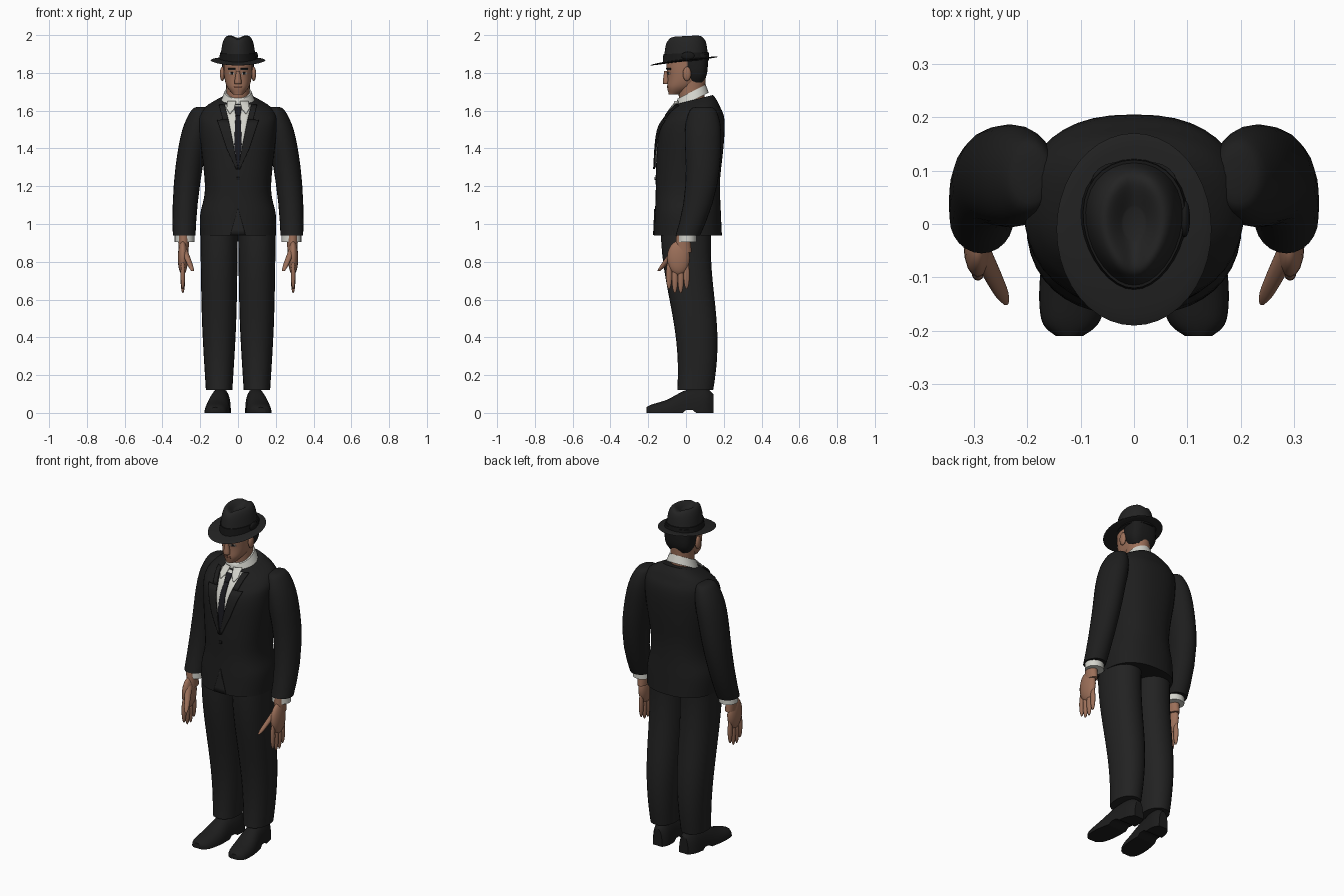
import bpy, bmesh, math
from mathutils import Vector
from mathutils.bvhtree import BVHTree

if "Cube" in bpy.data.objects:
    bpy.data.objects.remove(bpy.data.objects["Cube"])


def material(name, red, green=None, blue=None):
    """Make a flat material; a single value gives a grey."""
    colour = (red, green or red, blue or red, 1)
    mat = bpy.data.materials.new(name)
    mat.use_nodes = True
    mat.diffuse_color = colour
    mat.node_tree.nodes["Principled BSDF"].inputs["Base Color"].default_value = colour
    return mat


SUIT = material("suit_black", .013)
TROUSER = material("trouser_black", .016)
HAT = material("hat_black", .017)
BAND = material("band_black", .009)
SKIN = material("skin", .33, .16, .1)
LIP = material("lip", .2, .08, .05)
SHIRT = material("shirt_white", .65, .65, .6)
TIE = material("tie_black", .01, .01, .014)
HAIR = material("hair_dark", .011)
SHOE = material("shoe_black", .012)
SIDES = {"left": 1, "right": -1}


def finish(bm, name, mat):
    bmesh.ops.recalc_face_normals(bm, faces=bm.faces)
    mesh = bpy.data.meshes.new(name)
    bm.to_mesh(mesh)
    bm.free()
    mesh.materials.append(mat)
    obj = bpy.data.objects.new(name, mesh)
    bpy.context.collection.objects.link(obj)
    bpy.ops.object.select_all(action="DESELECT")
    obj.select_set(True)
    bpy.context.view_layer.objects.active = obj
    bpy.ops.object.shade_smooth_by_angle(angle=math.radians(50))
    return obj


def spline(rows, steps):
    """Smooth rows of numbers with a Catmull-Rom curve."""
    points = [Vector(row) for row in rows]
    padded = [points[0], *points, points[-1]]
    result = []
    for before, start, end, after in zip(padded, padded[1:], padded[2:], padded[3:]):
        leave, arrive = (end - before) / 2, (after - start) / 2
        for step in range(steps):
            t = step / steps
            ease = t * t * (3 - 2 * t)
            result.append(start.lerp(end, ease) + leave * t * (1 - t) ** 2
                          - arrive * t * t * (1 - t))
    return result + [points[-1]]


def rounded(value, power):
    return math.copysign(abs(value) ** (2 / power), value)


def loft(name, mat, rings, at=(0, 0), power=2, sides=24, steps=4, warp=None, flip=1):
    """Skin over rings of (height, radius x, radius y); warp then bends each point."""
    bm = bmesh.new()
    loops = []
    for height, radius_x, radius_y in spline(rings, steps):
        loop = []
        for k in range(sides):
            angle = math.tau * k / sides
            x = at[0] + radius_x * rounded(math.cos(angle), power)
            y = at[1] + radius_y * rounded(math.sin(angle), power)
            x, y, z = warp(x, y, height) if warp else (x, y, height)
            loop.append(bm.verts.new((x * flip, y, z)))
        loops.append(loop)
    for low, high in zip(loops, loops[1:]):
        for k in range(sides):
            n = (k + 1) % sides
            bm.faces.new((low[k], low[n], high[n], high[k]))
    bm.faces.new(loops[0])
    bm.faces.new(loops[-1])
    return finish(bm, name, mat)


def ball(name, mat, centre, radii, sides=16, warp=None, flip=1):
    """Loft an ellipsoid from evenly turned rings."""
    x, y, z = centre
    turns = [math.pi * (k / 12 - .5) * .98 for k in range(13)]
    rings = [(z + radii[2] * math.sin(a), radii[0] * math.cos(a), radii[1] * math.cos(a))
             for a in turns]
    return loft(name, mat, rings, (x, y), sides=sides, steps=1, warp=warp, flip=flip)


def surface(obj):
    bm = bmesh.new()
    bm.from_mesh(obj.data)
    tree = BVHTree.FromBMesh(bm)
    bm.free()
    return tree


def ribbon(name, mat, rows, targets, lift, flip=1, thick=.005, cols=8, steps=5):
    """Lay a strip with rows of (height, x start, x end) on the front of the targets."""
    fine = [Vector(a).lerp(Vector(b), step / steps)
            for a, b in zip(rows, rows[1:]) for step in range(steps)] + [rows[-1]]
    bm = bmesh.new()
    grid = []
    for z, start, end in fine:
        line = []
        for k in range(cols + 1):
            x = (start + (end - start) * k / cols) * flip
            hits = [tree.ray_cast(Vector((x, -1, z)), Vector((0, 1, 0)))[0] for tree in targets]
            hits = [hit.y for hit in hits if hit]
            hits = hits or [targets[0].find_nearest(Vector((x, -.1, z)))[0].y]
            line.append(bm.verts.new((x, min(hits) - lift, z)))
        grid.append(line)
    for low, high in zip(grid, grid[1:]):
        for k in range(cols):
            bm.faces.new((low[k], low[k + 1], high[k + 1], high[k]))
    obj = finish(bm, name, mat)
    solid = obj.modifiers.new("thickness", "SOLIDIFY")
    solid.thickness, solid.offset = thick, 0


def patch(name, mat, x, z, wide, tall, targets, lift, flip=1):
    """Lay a thin plate of a given half width and half height."""
    rows = [(z + tall * k, x - wide, x + wide) for k in (-1, 1)]
    ribbon(name, mat, rows, targets, lift, flip, thick=.003)


# Jacket body, leaning back at the chest and rising towards the nape
def jacket_warp(x, y, z):
    y += .01 + .08 * max(0, z - 1.25)
    rise = max(0, min(1, 4 * (z - 1.4)))
    return x, y, z + rise * (y - .05) / 4


jacket = loft("jacket_body", SUIT, [
    (.94, .2, .18), (1.05, .2, .175), (1.2, .175, .17), (1.5, .205, .175),
    (1.6, .19, .14), (1.66, .1, .1)], power=2.4, sides=40, steps=6, warp=jacket_warp)

# Shirt collar and neck
collar = loft("shirt_collar", SHIRT, [(1.65, .09, .09), (1.7, .07, .075)], (0, .03),
              warp=lambda x, y, z: (x, y, z + (y - .03) / 2))
loft("neck", SKIN, [(1.64, .06, .066), (1.78, .064, .075)], (0, .03))

# Shirt front, tie, lapels and the open hem
chest = [surface(jacket), surface(collar)]
ribbon("shirt_front", SHIRT, [(1.3, 0, .001), (1.63, -.07, .07)], chest, .003)
ribbon("tie", TIE, [(1.3, -.004, .004), (1.42, -.02, .02), (1.58, -.013, .013)], chest, .007)
ribbon("tie_knot", TIE, [(1.575, -.013, .013), (1.62, -.02, .02)], chest, .011)
ribbon("hem_opening", TROUSER, [(.942, -.04, .04), (1.08, -.001, .001)], chest, .002)
patch("button", BAND, 0, 1.24, .008, .008, chest, .004)
for side, s in SIDES.items():
    ribbon(side + "_lapel", SUIT, [(1.29, 0, .01), (1.4, .02, .06), (1.55, .05, .11)],
           chest, .011, s, .008)
    ribbon(side + "_upper_lapel", SUIT, [(1.55, .05, .08), (1.63, .07, .1)],
           chest, .01, s, .008)
    ribbon(side + "_collar_point", SHIRT, [(1.585, .04, .045), (1.61, .02, .06),
                                           (1.65, .01, .055)], chest, .012, s)


# Centre lines of the limbs
def arm_warp(x, y, z):
    return x - (z - .94) ** 2 / 5, y - max(0, 1.34 - z) ** 2 / 2, z


def leg_warp(x, y, z):
    return x, y + .03 * math.cos(5 * (z - .3)), z


def thumb_warp(x, y, z):
    return x + .4 * (z - .75), y + .8 * (z - .75), z


# Shoes are skinned from toe to heel, with a flat tread and an arch
def shoe_warp(x, height, along):
    arch = .015 if -.01 < along < .05 else 0
    return x - along / 10, along, max(height, arch)


for side, s in SIDES.items():
    loft(side + "_sleeve", SUIT, [
        (.94, .06, .065), (1.3, .072, .09), (1.5, .072, .095), (1.6, .05, .07),
        (1.62, .025, .035)], (.285, .09), warp=arm_warp, flip=s)
    loft(side + "_cuff", SHIRT, [(.905, .052, .05), (.96, .052, .05)], (.283, .005), flip=s)
    loft(side + "_wrist", SKIN, [(.85, .026, .045), (.94, .03, .036)], (.288, -.015), flip=s)
    ball(side + "_palm", SKIN, (.292, -.04, .82), (.027, .06, .09), flip=s)
    loft(side + "_thumb", SKIN, [(.75, .006, .007), (.78, .014, .015), (.88, .018, .026)],
         (.24, -.145), warp=thumb_warp, flip=s)
    for i in range(4):
        drop = .025 * math.sin(math.pi * i / 3)
        ball(f"{side}_finger_{i + 1}", SKIN, (.292, .031 * i - .09, .73 - drop),
             (.012, .016, .075), flip=s)
    loft(side + "_trouser_leg", TROUSER, [(.12, .07, .095), (.5, .091, .115), (1, .1, .135)],
         (.1, .03), power=2.2, steps=8, warp=leg_warp, flip=s)
    loft(side + "_shoe", SHOE, [
        (-.21, .025, .03), (-.18, .055, .045), (-.1, .066, .07), (0, .058, .12),
        (.1, .052, .13), (.145, .03, .1)], (.1, 0), power=2.4, steps=6, warp=shoe_warp, flip=s)

# Head, with the chin set forward
head = loft("head", SKIN, [
    (1.685, .025, .025), (1.73, .06, .075), (1.8, .075, .1), (1.9, .075, .105)],
    power=2.3, sides=32, steps=6,
    warp=lambda x, y, z: (x, y - 5 * max(0, 1.8 - z) ** 2, z))
loft("hair", HAIR, [(1.75, .06, .04), (1.8, .083, .062), (1.9, .083, .068)], (0, .05), power=3)
loft("nose", SKIN, [(1.74, .013, .01), (1.75, .019, .018), (1.81, .009, .01)], (0, -.105))
face = [surface(head)]
patch("mouth", LIP, 0, 1.723, .022, .004, face, .001)
for side, s in SIDES.items():
    ball(side + "_ear", SKIN, (.083, .005, 1.795), (.013, .022, .038), flip=s)
    patch(side + "_eyebrow", HAIR, .033, 1.82, .02, .005, face, .002, s)
    patch(side + "_eye", SHIRT, .033, 1.797, .012, .005, face, .001, s)
    patch(side + "_iris", HAIR, .033, 1.798, .006, .006, face, .002, s)


# Hat with an egg-shaped, creased crown and a dipping brim
def crown_warp(x, y, z):
    crease = .4 * max(0, z - 1.96) * math.exp(-(x / .02) ** 2)
    return x * (1 + 1.4 * y), y, z - crease + y / 20


def brim_warp(x, y, z):
    return x, y, z + y / 10 - max(0, -y) ** 2 / 4


loft("hat_crown", HAT, [(1.86, .095, .12), (1.96, .08, .105), (1.995, .055, .08),
                        (1.97, .02, .03)], sides=32, steps=6, warp=crown_warp)
loft("hat_band", BAND, [(1.86, .1, .123), (1.905, .094, .12)], sides=32, warp=crown_warp)
ball("band_bow", BAND, (.095, .01, 1.89), (.01, .035, .022))
ball("hat_brim", HAT, (0, -.01, 1.868), (.145, .18, .007), sides=40, warp=brim_warp)
